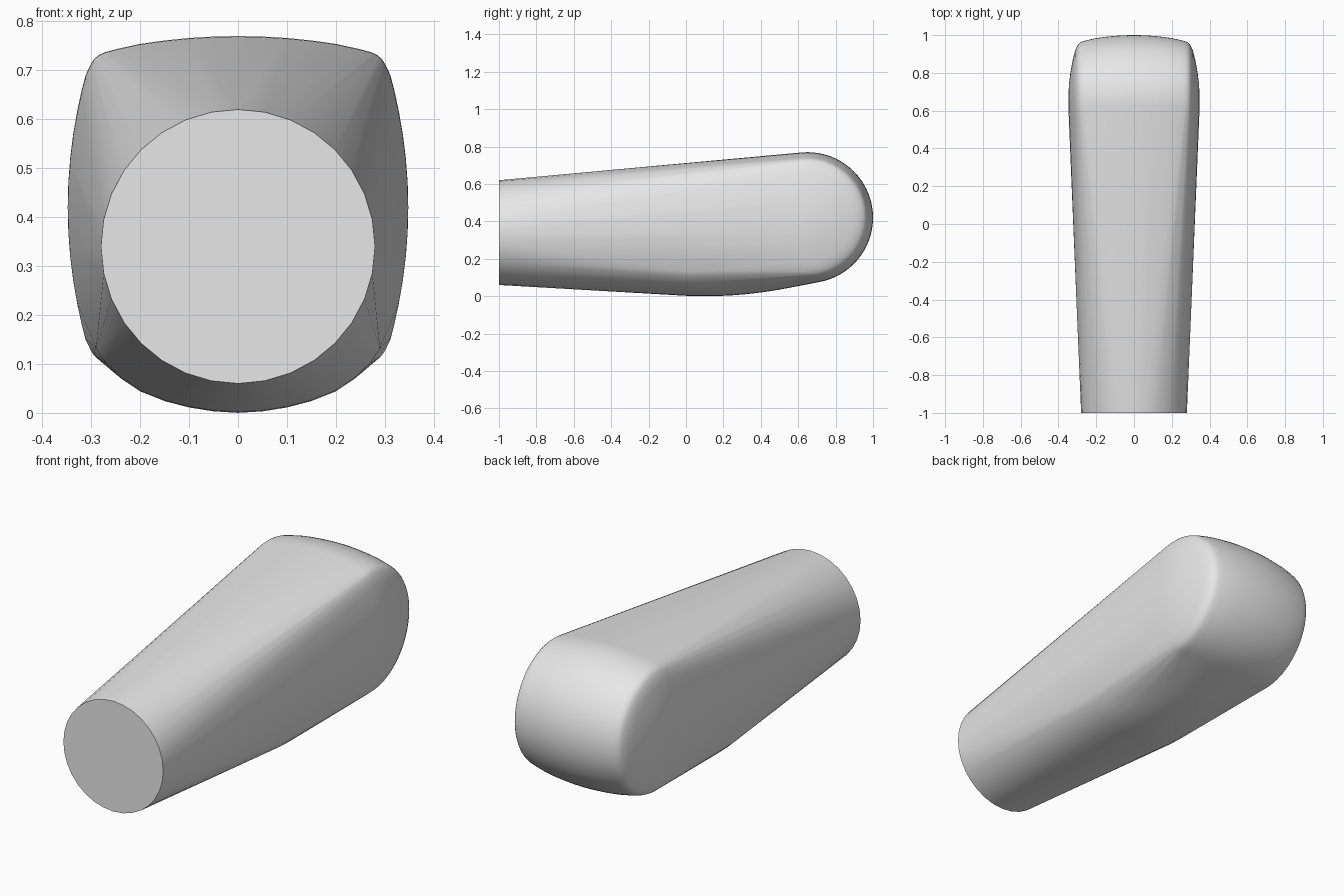
import bpy
import bmesh
from math import sin, cos, pi, radians
from mathutils import Vector

cube = bpy.data.objects.get("Cube")
if cube:
    bpy.data.objects.remove(cube, do_unlink=True)

# Plain grey finish
grey = bpy.data.materials.new("light_grey")
grey.use_nodes = True
colour = (0.8, 0.8, 0.8, 1)
grey.diffuse_color = colour
grey.node_tree.nodes["Principled BSDF"].inputs["Base Color"].default_value = colour

AXIS_Y, AXIS_Z = 0.65, 0.42
points = []


def both_sides(x, y, z):
    for side in ((1, -1) if x > 0 else (1,)):
        points.append(Vector((side * x, y, z)))


# Flat round front end
for i in range(32):
    a = 2 * pi * i / 32
    points.append(Vector((0.28 * sin(a), -1, 0.34 + 0.28 * cos(a))))

# Barrel-shaped rear end: crowned rim, rounded shoulder, domed cheek
rim = [(0, 0.35), (0.05, 0.349), (0.1, 0.346), (0.15, 0.341), (0.2, 0.334),
       (0.25, 0.323), (0.272, 0.317), (0.285, 0.311), (0.295, 0.302), (0.302, 0.29)]
cheek = [(0.348 - 0.5 * r * r, r) for r in (0.27, 0.24, 0.2, 0.15, 0.1, 0.05)]
for x, r in rim + cheek:
    for i in range(72):
        a = 2 * pi * i / 72
        both_sides(x, AXIS_Y + r * cos(a), AXIS_Z + r * sin(a))
both_sides(0.348, AXIS_Y, AXIS_Z)

# Curved belly: round section amidships turning into the barrel rim
belly = [(0, 0), (0.05, 0.003), (0.1, 0.011), (0.15, 0.024), (0.2, 0.044),
         (0.24, 0.071), (0.27, 0.1), (0.29, 0.13)]
heel = [(0, 0), (0.05, 0.001), (0.1, 0.004), (0.15, 0.009), (0.2, 0.016),
        (0.25, 0.027), (0.285, 0.039), (0.302, 0.06)]
for i in range(13):
    t = -0.15 + 1.15 * i / 12
    y = 0.1 + 0.64 * t
    blend = max(t, 0) ** 2
    for (xa, za), (xb, zb) in zip(belly, heel):
        both_sides(xa + (xb - xa) * blend, y, 0.09 * t * t + za + (zb - za) * blend)

# Skin stretched over all the sections
bm = bmesh.new()
for p in points:
    bm.verts.new(p)
hull = bmesh.ops.convex_hull(bm, input=bm.verts[:], use_existing_faces=False)
bmesh.ops.delete(bm, geom=[v for v in bm.verts if not v.link_faces], context='VERTS')
cap = [f for f in bm.faces if all(v.co.y < -0.999 for v in f.verts)]
bmesh.ops.dissolve_faces(bm, faces=cap)
bmesh.ops.recalc_face_normals(bm, faces=bm.faces[:])

mesh = bpy.data.meshes.new("tapered_handle")
bm.to_mesh(mesh)
bm.free()
mesh.materials.append(grey)
handle = bpy.data.objects.new("tapered_handle", mesh)
bpy.context.collection.objects.link(handle)

# Smooth body with a crisp rim round the flat end
bpy.ops.object.select_all(action='DESELECT')
handle.select_set(True)
bpy.context.view_layer.objects.active = handle
bpy.ops.object.shade_smooth_by_angle(angle=radians(40))
